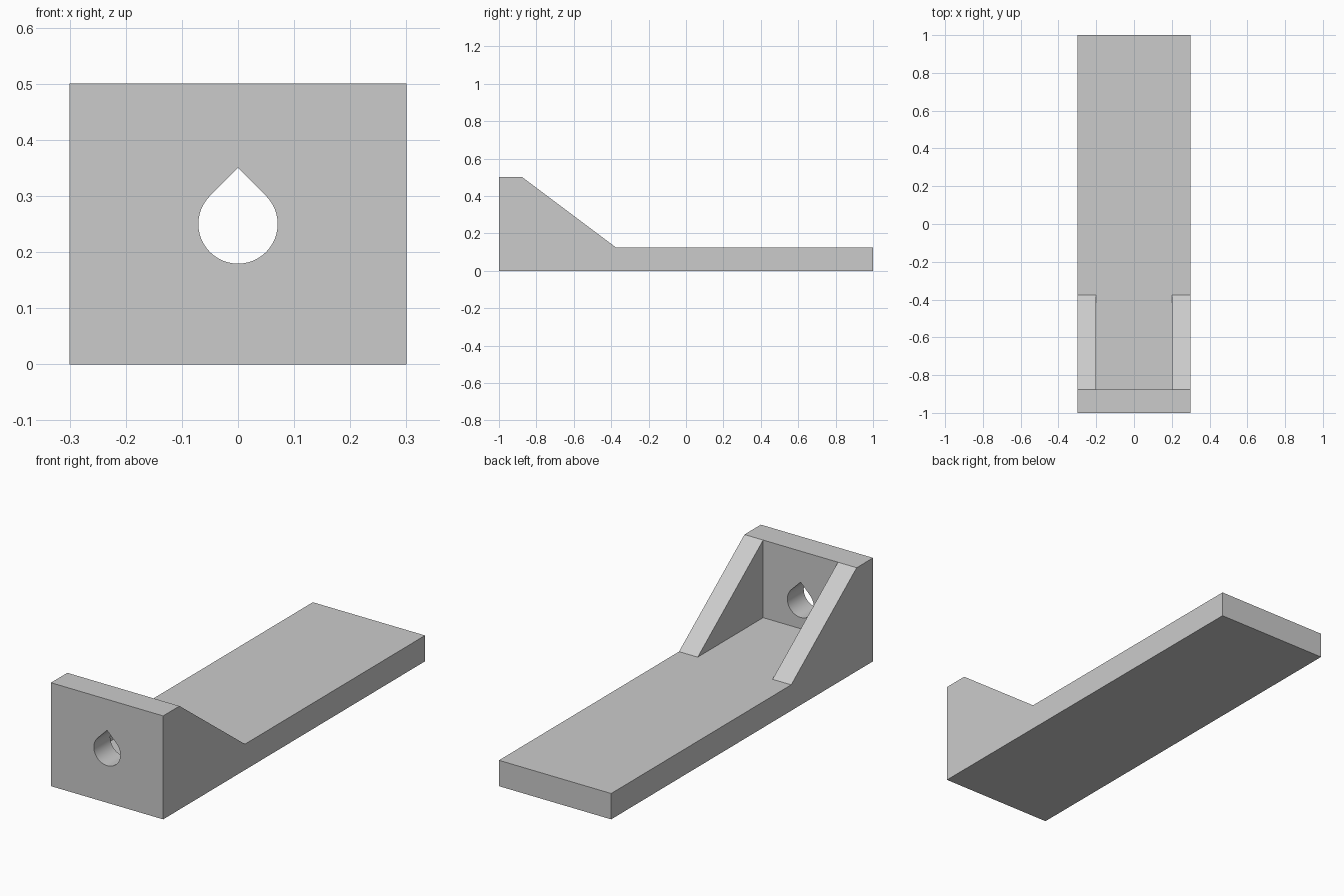
import bpy
import bmesh
from math import cos, sin, radians
from mathutils import Vector

cube = bpy.data.objects.get("Cube")
if cube:
    bpy.data.objects.remove(cube, do_unlink=True)

GREY = (0.6, 0.6, 0.6, 1.0)
WIDTH, WALL_Y, FLOOR, TOP = 0.6, -0.875, 0.125, 0.5

mat = bpy.data.materials.new("plain grey")
mat.use_nodes = True
mat.diffuse_color = GREY
mat.node_tree.nodes["Principled BSDF"].inputs["Base Color"].default_value = GREY


def prism(name, points, direction):
    """Extrude a closed outline along a direction."""
    bm = bmesh.new()
    face = bm.faces.new([bm.verts.new(p) for p in points])
    new = bmesh.ops.extrude_face_region(bm, geom=[face])["geom"]
    verts = [g for g in new if isinstance(g, bmesh.types.BMVert)]
    bmesh.ops.translate(bm, verts=verts, vec=Vector(direction))
    bmesh.ops.recalc_face_normals(bm, faces=bm.faces)
    mesh = bpy.data.meshes.new(name)
    bm.to_mesh(mesh)
    bm.free()
    mesh.materials.append(mat)
    obj = bpy.data.objects.new(name, mesh)
    bpy.context.collection.objects.link(obj)
    return obj


def cut(target, cutter):
    """Subtract the cutter, then discard it."""
    cutter.hide_render = True
    mod = target.modifiers.new(cutter.name, 'BOOLEAN')
    mod.operation = 'DIFFERENCE'
    mod.solver = 'EXACT'
    mod.object = cutter
    bpy.ops.object.select_all(action='DESELECT')
    bpy.context.view_layer.objects.active = target
    target.select_set(True)
    bpy.ops.object.modifier_apply(modifier=mod.name)
    bpy.data.objects.remove(cutter, do_unlink=True)


# Bracket body: base plate, end wall and sloping gussets in one side profile
side = [(-1, 0), (1, 0), (1, FLOOR), (-0.375, FLOOR), (WALL_Y, TOP), (-1, TOP)]
bracket = prism("bracket", [(-WIDTH / 2, y, z) for y, z in side], (WIDTH, 0, 0))

# Pocket between the two gussets
pocket = [(WALL_Y, FLOOR), (0, FLOOR), (0, 0.7), (WALL_Y, 0.7)]
cut(bracket, prism("pocket_cutter", [(-0.2, y, z) for y, z in pocket], (0.4, 0, 0)))

# Teardrop hole through the end wall: round below, 45 degree point on top
RADIUS, STEPS, HOLE_Z = 0.0707, 36, 0.25
drop = [(0, -1.1, HOLE_Z + RADIUS * 2 ** 0.5)]
for i in range(STEPS + 1):
    a = radians(135 + 270 * i / STEPS)
    drop.append((RADIUS * cos(a), -1.1, HOLE_Z + RADIUS * sin(a)))
cut(bracket, prism("hole_cutter", drop, (0, 0.4, 0)))

# Smooth the hole wall, keep every corner sharp
bpy.ops.object.shade_smooth_by_angle(angle=radians(30))
